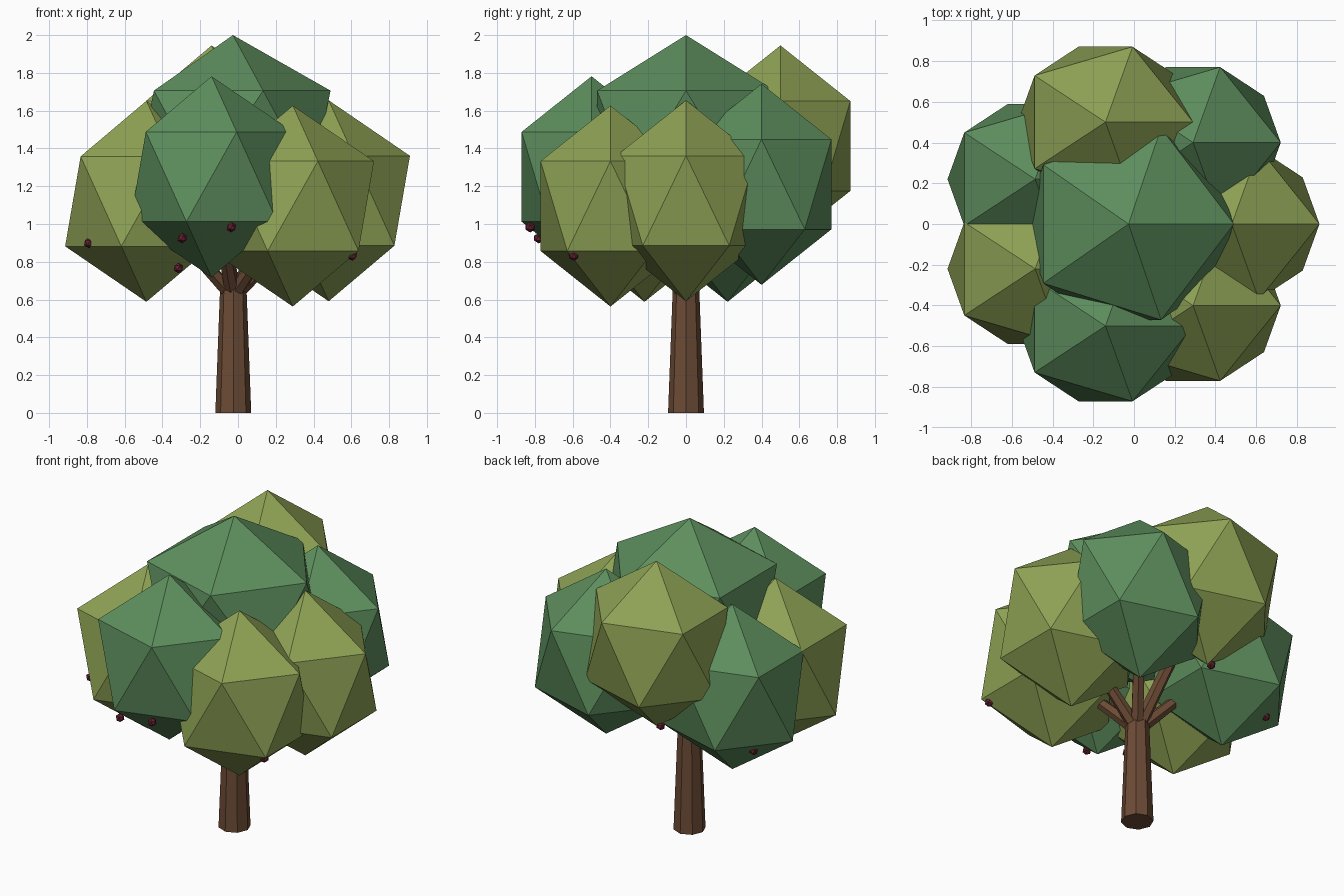
import bpy
from math import pi
from mathutils import Vector

if "Cube" in bpy.data.objects:
    bpy.data.objects.remove(bpy.data.objects["Cube"])


def material(name, rgb):
    m = bpy.data.materials.new(name)
    m.diffuse_color = (*rgb, 1)
    m.use_nodes = True
    m.node_tree.nodes["Principled BSDF"].inputs["Base Color"].default_value = m.diffuse_color
    return m


GREEN = material("leaf_green", (0.11, 0.27, 0.11))
OLIVE = material("leaf_olive", (0.27, 0.36, 0.09))
BARK = material("bark", (0.15, 0.07, 0.036))
RED = material("berry_red", (0.13, 0.015, 0.03))


def finish(name, mat):
    ob = bpy.context.object
    ob.name = name
    ob.data.materials.append(mat)
    return ob


def ball(name, loc, size, mat):
    bpy.ops.mesh.primitive_ico_sphere_add(subdivisions=1, radius=1, location=loc)
    ob = finish(name, mat)
    ob.scale = size


def limb(name, a, b, r1, r2, sides, mat):
    a, b = Vector(a), Vector(b)
    d = b - a
    bpy.ops.mesh.primitive_cone_add(vertices=sides, radius1=r1, radius2=r2,
                                    depth=d.length, location=(a + b) / 2)
    ob = finish(name, mat)
    ob.rotation_mode = 'QUATERNION'
    ob.rotation_quaternion = d.to_track_quat('Z', 'Y')


# Tapered eight-sided trunk
limb("trunk", (-0.025, 0, 0), (-0.025, 0, 0.66), 0.095, 0.07, 8, BARK)

# Foliage clumps around the crown
CLUMP = (0.481, 0.435, 0.532)
clumps = [
    ((-0.14, -0.5, 1.25), GREEN),
    ((-0.14, 0.5, 1.413), OLIVE),
    ((0.48, 0, 1.123), OLIVE),
    ((-0.485, -0.22, 1.12), OLIVE),
    ((-0.485, 0.22, 1.12), GREEN),
    ((0.29, -0.4, 1.095), OLIVE),
    ((0.29, 0.4, 1.21), GREEN),
]
ball("foliage_top", (-0.027, 0, 1.468), (0.578, 0.553, 0.532), GREEN)
fork = Vector((-0.025, 0, 0.62))
for i, (loc, mat) in enumerate(clumps):
    ball(f"foliage_{i + 1}", loc, CLUMP, mat)
    # Branch from the fork towards each clump
    reach = 0.6 if loc[2] > 1.2 else 0.43
    limb(f"branch_{i + 1}", fork, fork.lerp(Vector(loc), reach),
         0.042, 0.034, 6, BARK)

# Berries on the lower foliage
berries = [(-0.79, -0.375, 0.90), (-0.295, -0.78, 0.925), (-0.035, -0.825, 0.983),
           (-0.315, -0.44, 0.767), (0.605, -0.595, 0.833), (-0.72, 0.34, 0.815),
           (-0.17, 0.5, 0.89)]
for i, loc in enumerate(berries):
    ball(f"berry_{i + 1}", loc, (0.028,) * 3, RED)
